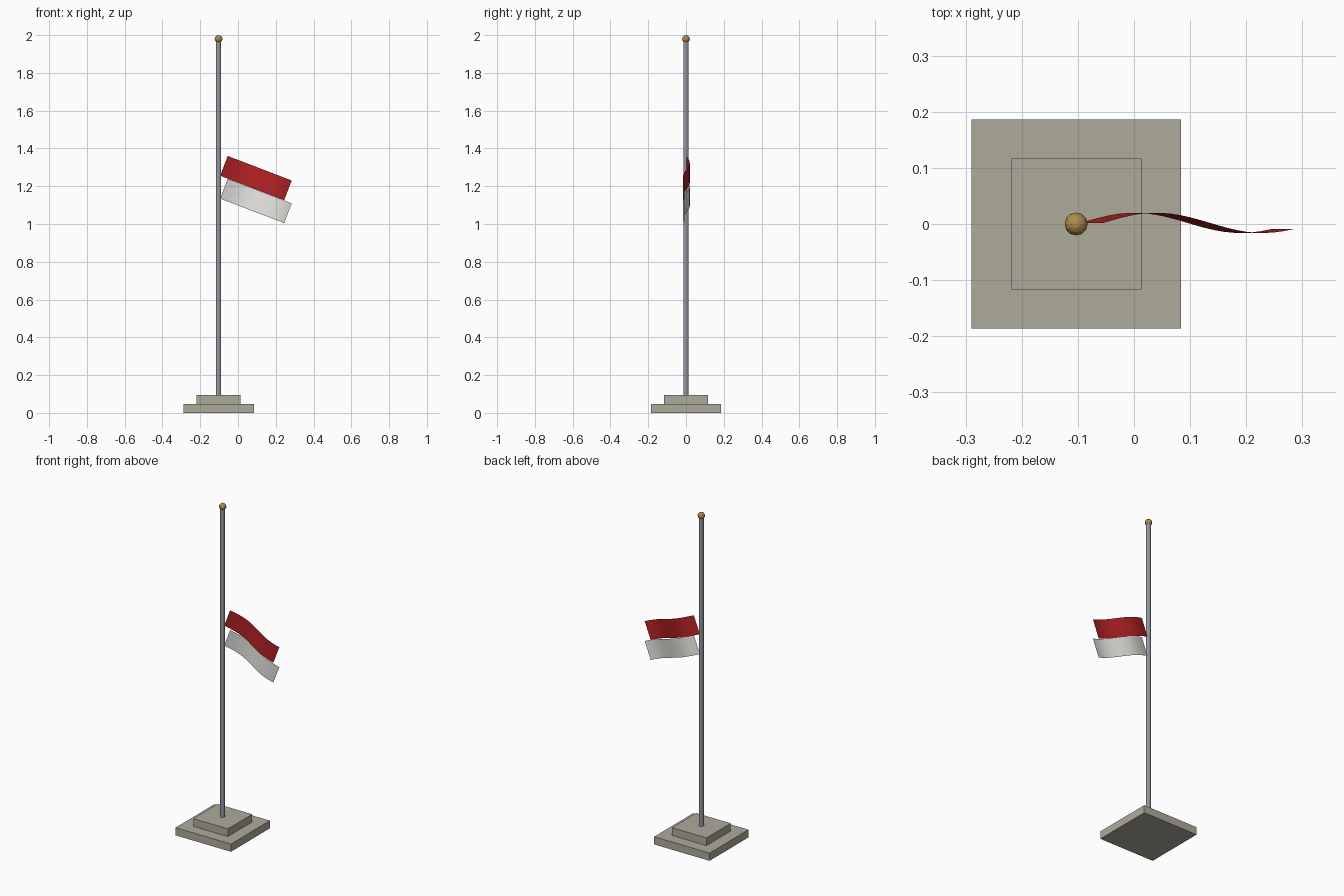
import bpy, bmesh, math
from mathutils import Matrix

if "Cube" in bpy.data.objects:
    bpy.data.objects.remove(bpy.data.objects["Cube"])

PX = -0.103  # pole axis


def mat(name, rgb):
    m = bpy.data.materials.new(name)
    m.diffuse_color = (*rgb, 1)
    m.use_nodes = True
    m.node_tree.nodes["Principled BSDF"].inputs["Base Color"].default_value = m.diffuse_color
    return m


stone = mat("stone", (0.42, 0.40, 0.33))
steel = mat("grey_steel", (0.29, 0.32, 0.35))
gold = mat("gold", (0.42, 0.27, 0.07))
red = mat("red_cloth", (0.44, 0.015, 0.018))
white = mat("white_cloth", (0.78, 0.77, 0.73))


def finish(name, bm, material, smooth=False):
    me = bpy.data.meshes.new(name)
    bm.to_mesh(me)
    bm.free()
    me.materials.append(material)
    for p in me.polygons:
        p.use_smooth = smooth
    ob = bpy.data.objects.new(name, me)
    bpy.context.collection.objects.link(ob)
    return ob


def slab(name, side, z0, z1):
    bm = bmesh.new()
    m = Matrix.Translation((PX, 0, (z0 + z1) / 2)) @ Matrix.Diagonal((side, side, z1 - z0, 1))
    bmesh.ops.create_cube(bm, size=1, matrix=m)
    finish(name, bm, stone)


def flag_strip(name, zc, material, w=0.363, h=0.112, n=20):
    # each stripe is a waving sheet tilted about its own centre
    bm = bmesh.new()
    tilt = math.radians(21)
    c, s = math.cos(tilt), math.sin(tilt)
    rows = []
    for i in range(n + 1):
        u = -w / 2 + w * i / n
        y = 0.002 + 0.018 * math.cos(math.pi * (u + 0.08) / 0.203)
        rows.append([bm.verts.new((0.095 + u * c + v * s, y, zc - u * s + v * c))
                     for v in (-h / 2, h / 2)])
    for a, b in zip(rows, rows[1:]):
        bm.faces.new((a[0], b[0], b[1], a[1]))
    finish(name, bm, material)


# stepped base
slab("base_lower_step", 0.373, 0.0, 0.047)
slab("base_upper_step", 0.233, 0.047, 0.094)

# pole
bm = bmesh.new()
bmesh.ops.create_cone(bm, cap_ends=True, segments=16, radius1=0.014, radius2=0.014,
                      depth=1.88, matrix=Matrix.Translation((PX, 0, 1.03)))
finish("pole", bm, steel)

# ball on top of the pole
bm = bmesh.new()
bmesh.ops.create_uvsphere(bm, u_segments=12, v_segments=8, radius=0.0205,
                          matrix=Matrix.Translation((PX, 0, 1.9795)))
finish("finial_ball", bm, gold)

# flag stripes
flag_strip("flag_red_stripe", 1.243, red)
flag_strip("flag_white_stripe", 1.122, white)
